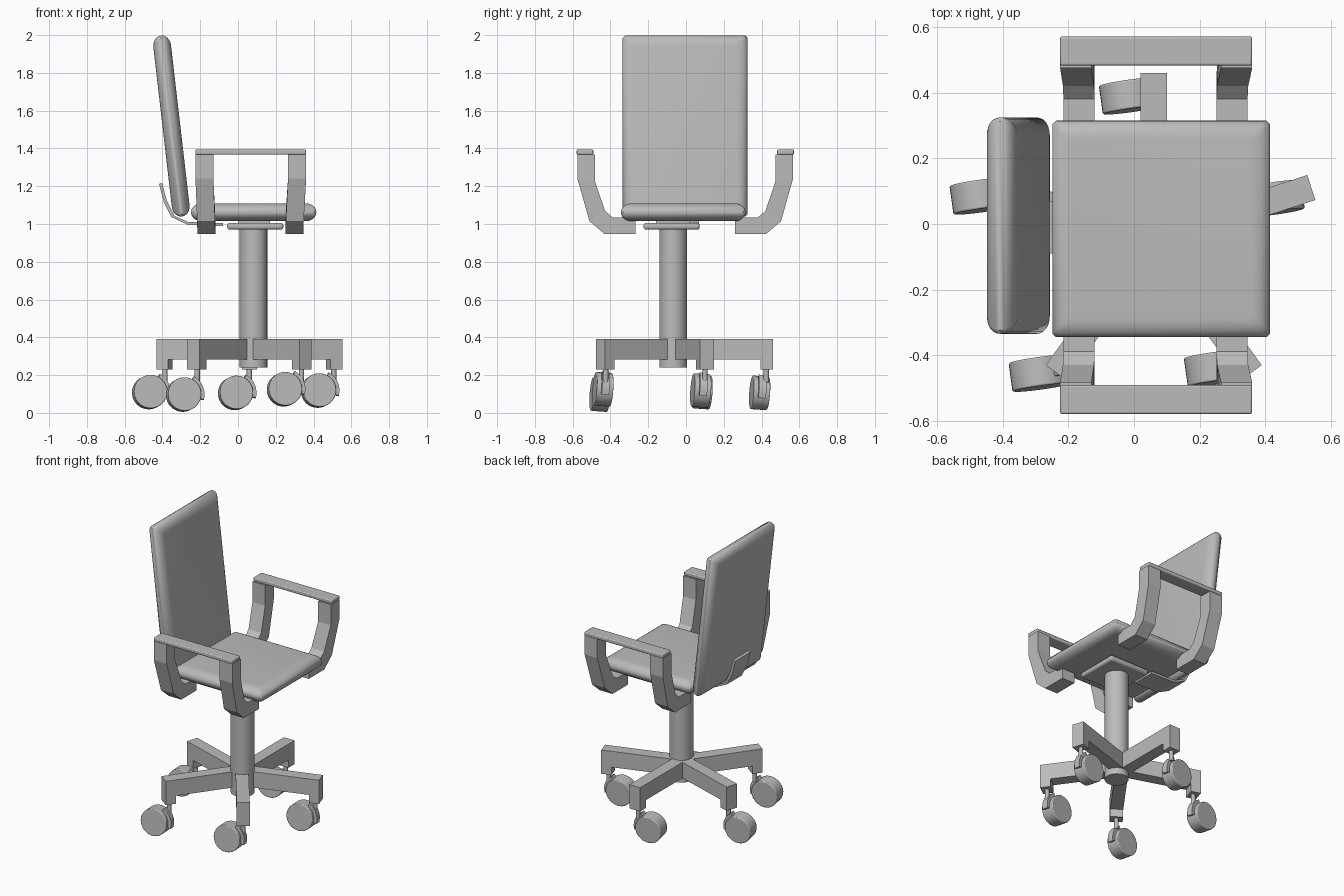
import bpy, bmesh, math
from mathutils import Matrix, Vector

if "Cube" in bpy.data.objects:
    bpy.data.objects.remove(bpy.data.objects["Cube"])

R = math.radians
grey = bpy.data.materials.new("light grey")
grey.diffuse_color = (0.5, 0.5, 0.5, 1)
grey.use_nodes = True
grey.node_tree.nodes["Principled BSDF"].inputs["Base Color"].default_value = grey.diffuse_color


def finish(name, bm, matrix=None, smooth=None, bevel=0):
    if matrix:
        bm.transform(matrix)
    bmesh.ops.recalc_face_normals(bm, faces=bm.faces)
    me = bpy.data.meshes.new(name)
    bm.to_mesh(me)
    bm.free()
    me.materials.append(grey)
    ob = bpy.data.objects.new(name, me)
    bpy.context.collection.objects.link(ob)
    if bevel:
        m = ob.modifiers.new("bevel", 'BEVEL')
        m.width, m.segments = bevel, 3
    if smooth:
        bpy.ops.object.select_all(action='DESELECT')
        ob.select_set(True)
        bpy.context.view_layer.objects.active = ob
        bpy.ops.object.shade_smooth_by_angle(angle=R(smooth))
    return ob


def loft(name, rings, **kw):
    """Skin closed rings of equal point count and cap both ends."""
    bm = bmesh.new()
    vs = [[bm.verts.new(p) for p in r] for r in rings]
    n = len(vs[0])
    for a, b in zip(vs, vs[1:]):
        for i in range(n):
            j = (i + 1) % n
            bm.faces.new((a[i], a[j], b[j], b[i]))
    bm.faces.new(vs[0])
    bm.faces.new(vs[-1])
    return finish(name, bm, **kw)


def cushion(name, hx, hy, hz, edge, matrix):
    rings = []
    for k in range(13):
        a = R(-90 + 15 * k)
        i, z = edge * (1 - math.cos(a)), hz * math.sin(a)
        x, y, c = hx - i, hy - i, 0.012
        rings.append([(x, y - c, z), (x - c, y, z), (c - x, y, z), (-x, y - c, z),
                      (-x, c - y, z), (c - x, -y, z), (x - c, -y, z), (x, c - y, z)])
    return loft(name, rings, matrix=matrix, smooth=40)


def box(name, lo, hi, bevel=0):
    (a, b, c), (d, e, f) = lo, hi
    return loft(name, [[(a, b, z), (d, b, z), (d, e, z), (a, e, z)] for z in (c, f)],
                bevel=bevel, smooth=40 if bevel else None)


def cylinder(name, r, depth, matrix, seg=32, bevel=0):
    bm = bmesh.new()
    bmesh.ops.create_cone(bm, cap_ends=True, segments=seg, radius1=r, radius2=r, depth=depth)
    return finish(name, bm, matrix=matrix, smooth=40, bevel=bevel)


def plate(name, profile, w, matrix=None, smooth=None):
    """Extrude an xz outline across y."""
    return loft(name, [[(x, y, z) for x, z in profile] for y in (-w / 2, w / 2)],
                matrix=matrix, smooth=smooth)


T = Matrix.Translation

# seat and backrest
cushion("seat", 0.332, 0.33, 0.047, 0.055, T((0.083, -0.015, 1.062)))
cushion("backrest", 0.482, 0.33, 0.047, 0.055,
        T((-0.3525, -0.005, 1.5185)) @ Matrix.Rotation(R(-96.6), 4, 'Y'))

# bent strip behind the backrest
path = [(-0.08, 0.997), (-0.265, 1.003), (-0.345, 1.04), (-0.385, 1.12), (-0.41, 1.215)]
loft("back_bracket", [[(x, s * 0.08 - 0.01, z + h) if i < 2 else (x + h, s * 0.08 - 0.01, z + h * 0.4)
                       for s, h in ((-1, -.008), (1, -.008), (1, .008), (-1, .008))]
                      for i, (x, z) in enumerate(path)])

# column and mounting plate
cylinder("column", 0.073, 0.745, T((0.082, -0.068, 0.6125)))
box("seat_plate", (-0.057, -0.225, 0.97), (0.24, 0.072, 1.006), 0.014)
box("seat_plate_spacer", (0.0, -0.16, 1.0), (0.17, 0.02, 1.03))

# arm supports (outer y, z, inner y, z, x shift) and pads, mirrored front to back
Y0 = -0.004
sections = [(.264, .947, .264, 1.035, 0), (.428, .947, .385, 1.035, 0),
            (.507, 1.015, .425, 1.07, .15), (.571, 1.24, .479, 1.23, 1), (.571, 1.368, .479, 1.368, 1)]
for side, s in (("left", 1), ("right", -1)):
    for end, x0, x1, shift in (("rear", -0.215, -0.12, -0.01), ("front", 0.251, 0.346, 0.014)):
        loft(f"{side}_{end}_arm_support",
             [[(x0 + k * shift, Y0 + s * oy, oz), (x1 + k * shift, Y0 + s * oy, oz),
               (x1 + k * shift, Y0 + s * iy, iz), (x0 + k * shift, Y0 + s * iy, iz)]
              for oy, oz, iy, iz, k in sections])
    ya, yb = sorted((Y0 + s * 0.487, Y0 + s * 0.575))
    box(f"{side}_arm_pad", (-0.225, ya, 1.368), (0.36, yb, 1.394), 0.006)

# five-leg base with swivel casters
leg = [(0, .283), (.44, .283), (.44, .23), (.505, .23), (.505, .39), (0, .39)]
wheels = [(-.013, .39, .106), (-.468, .085, .11), (-.288, -.455, .097), (.246, -.44, .125), (.426, .078, .118)]
hub = Vector((0.06, -0.045, 0))
for k, w in enumerate(wheels):
    a = R(90 + 72 * k)
    plate(f"base_leg_{k + 1}", leg, 0.08, T(hub) @ Matrix.Rotation(a, 4, 'Z'))
    stem = hub + Vector((math.cos(a), math.sin(a), 0)) * 0.47
    cylinder(f"caster_stem_{k + 1}", 0.014, 0.09, T(stem + Vector((0, 0, 0.205))), 12)
    frame = T(w) @ Matrix.Rotation(R(8), 4, 'Z') @ Matrix.Rotation(R(-4), 4, 'X')
    cylinder(f"caster_wheel_{k + 1}", 0.089, 0.088, frame @ Matrix.Rotation(R(90), 4, 'X'), 32, 0.005)
    # curved fork hugging the wheel
    arc = [R(-15 + 15 * i) for i in range(6)]
    fork = [(.11 * math.cos(t), .11 * math.sin(t)) for t in arc]
    fork += [(.084 * math.cos(t), .084 * math.sin(t)) for t in reversed(arc)]
    plate(f"caster_fork_{k + 1}", fork, 0.04, frame, 40)
